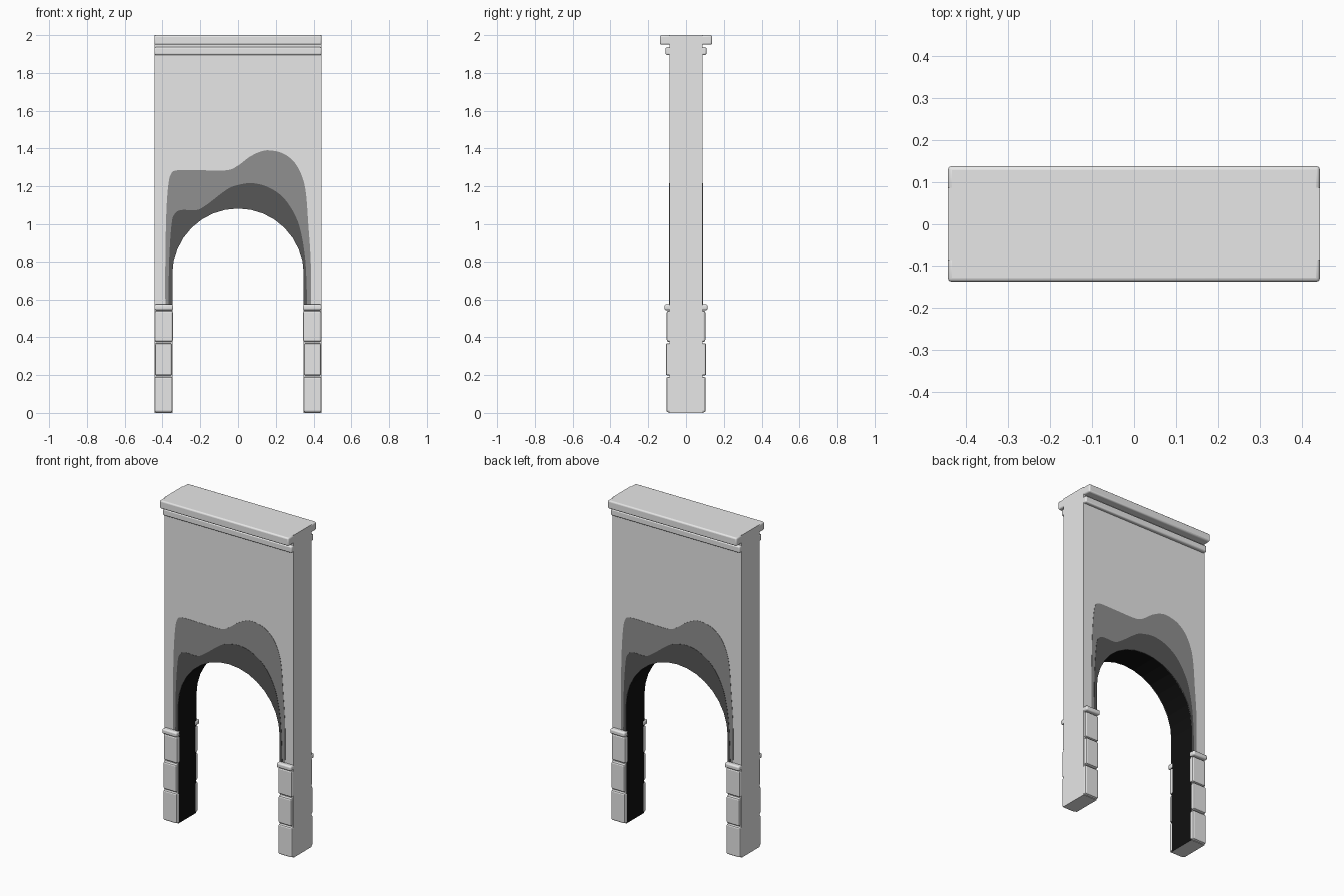
import bpy, bmesh, math
from mathutils import Vector

cube = bpy.data.objects.get("Cube")
if cube:
    bpy.data.objects.remove(cube, do_unlink=True)

HALF_W, HALF_D, TOP = 0.443, 0.087, 2.0
RADIUS, SPRING = 0.348, 0.735


def material(name, value):
    m = bpy.data.materials.new(name)
    m.use_nodes = True
    colour = (value, value, value, 1)
    m.diffuse_color = colour
    bsdf = next(n for n in m.node_tree.nodes if n.type == 'BSDF_PRINCIPLED')
    bsdf.inputs["Base Color"].default_value = colour
    return m


PLASTER = material("light plaster", 0.8)
MID = material("mid grey stain", 0.28)
DARK = material("dark grey stain", 0.095)
BLACK = material("black soffit", 0.005)


def finish(bm, name, mats, turn=0):
    bmesh.ops.recalc_face_normals(bm, faces=bm.faces)
    mesh = bpy.data.meshes.new(name)
    bm.to_mesh(mesh)
    bm.free()
    obj = bpy.data.objects.new(name, mesh)
    for m in mats:
        mesh.materials.append(m)
    obj.rotation_euler.z = turn
    bpy.context.collection.objects.link(obj)
    return obj


def slab(outline, y0, y1):
    """Extrude an x-z outline from y0 to y1."""
    bm = bmesh.new()
    face = bm.faces.new([bm.verts.new((x, y0, z)) for x, z in outline])
    out = bmesh.ops.extrude_face_region(bm, geom=[face])
    moved = [g for g in out["geom"] if isinstance(g, bmesh.types.BMVert)]
    bmesh.ops.translate(bm, verts=moved, vec=(0, y1 - y0, 0))
    return bm


def box(name, x, y, z, bevel, segments, turn):
    """Bevelled box given by its (min, max) ranges."""
    bm = slab([(x[0], z[0]), (x[1], z[0]), (x[1], z[1]), (x[0], z[1])], *y)
    obj = finish(bm, name, [PLASTER], turn)
    mod = obj.modifiers.new("rounded edges", 'BEVEL')
    mod.width, mod.segments = bevel, segments
    return obj


def smooth_path(points, steps=5):
    """Catmull-Rom curve through the points."""
    p = [Vector(q) for q in points]
    p = [p[0]] + p + [p[-1]]
    path = []
    for a, b, c, d in zip(p, p[1:], p[2:], p[3:]):
        for i in range(steps):
            t = i / steps
            path.append(b + 0.5 * t * (c - a + t * (2*a - 5*b + 4*c - d + t * (3*(b - c) + d - a))))
    return [tuple(v) for v in path] + [tuple(p[-1])]


def arch(foot):
    """Opening edge from the right foot over the crown to the left foot."""
    curve = [(RADIUS * math.cos(math.pi * i / 16), SPRING + RADIUS * math.sin(math.pi * i / 16))
             for i in range(17)]
    return [(RADIUS, foot)] + curve + [(-RADIUS, foot)]


# Wall with arched opening; faces inside the opening are black
outline = [(-HALF_W, 0), (-HALF_W, TOP), (HALF_W, TOP), (HALF_W, 0)] + arch(0)
bm = slab(outline, -HALF_D, HALF_D)
bm.normal_update()
for f in bm.faces:
    c = f.calc_center_median()
    if abs(f.normal.y) < 0.5 and abs(c.x) < 0.36 and 0.01 < c.z < 1.2:
        f.material_index = 1
finish(bm, "arched_wall", [PLASTER, BLACK])

# Wavy stain outlines, left to right
mid_edge = [(-.385, .55), (-.385, .8), (-.38, 1.05), (-.37, 1.2), (-.355, 1.265), (-.32, 1.285),
            (-.2, 1.285), (-.06, 1.285), (0, 1.31), (.06, 1.355), (.12, 1.384), (.17, 1.39),
            (.24, 1.373), (.3, 1.325), (.34, 1.25), (.36, 1.16), (.372, 1), (.385, .8), (.385, .55)]
dark_edge = [(-.368, .55), (-.365, .8), (-.352, 1), (-.335, 1.055), (-.3, 1.075), (-.22, 1.075),
             (-.17, 1.1), (-.06, 1.183), (0, 1.207), (.07, 1.217), (.15, 1.2), (.23, 1.15),
             (.29, 1.07), (.33, .97), (.357, .8), (.367, .55)]

BLOCKS = [(0.003, 0.19, 0), (0.198, 0.368, 0.003), (0.376, 0.54, -0.002)]

for side, turn in (("front", 0), ("back", math.pi)):
    # Painted stains as thin plates around the opening
    for name, edge, mat, thick in (("mid_stain", mid_edge, MID, 0.0015),
                                   ("dark_stain", dark_edge, DARK, 0.003)):
        bm = slab(smooth_path(edge) + arch(0.55), -HALF_D - thick, -HALF_D + 0.001)
        finish(bm, f"{side}_{name}", [mat], turn)

    # Cornice mouldings
    mouldings = [box(f"{side}_cornice", (-HALF_W, HALF_W), (-0.138, -0.076), (1.949, TOP), 0.009, 3, turn),
                 box(f"{side}_lower_moulding", (-HALF_W, HALF_W), (-0.108, -0.074), (1.895, 1.936), 0.008, 3, turn)]

    # Leg stones and their cap mouldings
    for leg, s in (("left", 1), ("right", -1)):
        for i, (z0, z1, shift) in enumerate(BLOCKS):
            x = sorted((s * (0.347 + shift), s * (HALF_W - abs(shift))))
            box(f"{side}_{leg}_stone_{i + 1}", x, (-0.104 - shift, -0.075), (z0, z1), 0.009, 2, turn)
        x = sorted((s * 0.343, s * HALF_W))
        mouldings.append(box(f"{side}_{leg}_cap", x, (-0.115, -0.075), (0.543, 0.573), 0.009, 3, turn))

    # Soft shading on the rounded mouldings
    bpy.ops.object.select_all(action='DESELECT')
    for obj in mouldings:
        obj.select_set(True)
    bpy.context.view_layer.objects.active = mouldings[0]
    bpy.ops.object.shade_smooth_by_angle(angle=math.radians(40))
